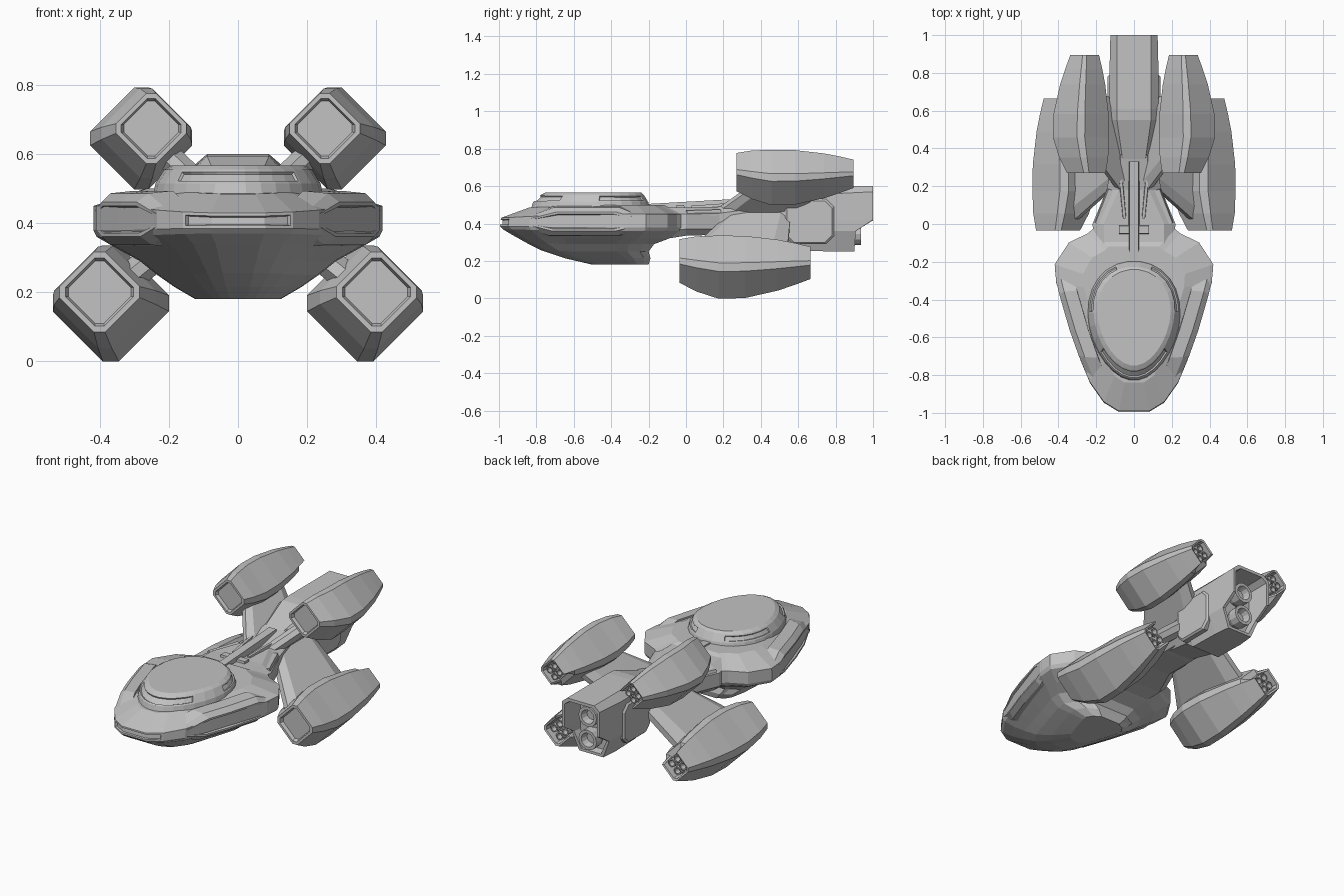
import bpy, bmesh, math
from mathutils import Vector

cube = bpy.data.objects.get("Cube")
if cube:
    bpy.data.objects.remove(cube, do_unlink=True)

hull_grey = bpy.data.materials.new("hull_grey")
hull_grey.use_nodes = True
GREY = (0.54, 0.54, 0.54, 1)
hull_grey.diffuse_color = GREY
hull_grey.node_tree.nodes["Principled BSDF"].inputs["Base Color"].default_value = GREY


def loft(rings):
    """Skin a list of equal-length point rings and cap both ends."""
    bm = bmesh.new()
    loops = [[bm.verts.new(p) for p in ring] for ring in rings]
    n = len(loops[0])
    for low, high in zip(loops, loops[1:]):
        for i in range(n):
            j = (i + 1) % n
            bm.faces.new((low[i], low[j], high[j], high[i]))
    bm.faces.new(loops[0])
    bm.faces.new(loops[-1])
    bmesh.ops.recalc_face_normals(bm, faces=bm.faces)
    return bm


def recess(bm, rule, margin, depth):
    """Sink the faces picked by a rule on their centre."""
    picked = [f for f in bm.faces if rule(f.calc_center_median())]
    bmesh.ops.inset_region(bm, faces=picked, thickness=margin, use_even_offset=True)
    bmesh.ops.inset_region(bm, faces=picked, thickness=0.003, depth=-depth)


def finish(name, bm):
    mesh = bpy.data.meshes.new(name)
    bm.to_mesh(mesh)
    bm.free()
    mesh.materials.append(hull_grey)
    obj = bpy.data.objects.new(name, mesh)
    bpy.context.collection.objects.link(obj)


def mirrored(half):
    """Close a list of right-hand points across x = 0."""
    return half + [(-x, y, z) for x, y, z in reversed(half)]


def nozzle(name, x, y, z, r, length):
    steps = [(0.8, 0), (1, length * 0.4), (1, length), (0.7, length), (0.55, length * 0.5)]
    rings = [[(x + r * k * math.cos(a), y + dy, z + r * k * math.sin(a))
              for a in [math.tau * i / 12 for i in range(12)]] for k, dy in steps]
    finish(name, loft(rings))


# Main forward hull: stacked rings sharing one outline
OUTLINE = [(0, 0.19), (0.05, 0.38), (0.16, 0.56), (0.32, 0.69), (0.5, 0.83), (0.7, 0.98),
           (0.8, 1), (0.92, 0.82), (0.97, 0.58), (1, 0.5)]


def hull_ring(front, back, width, z_front, z_side):
    half = []
    for t, w in OUTLINE:
        z = z_front + (z_side - z_front) * min(1, t / 0.4)
        half.append((w * width, front + (back - front) * t, z))
    return mirrored(half)


hull = loft([hull_ring(*r) for r in [
    (-0.50, -0.20, 0.125, 0.18, 0.18),
    (-0.65, -0.19, 0.185, 0.215, 0.215),
    (-0.77, -0.20, 0.235, 0.255, 0.25),
    (-0.85, -0.17, 0.285, 0.295, 0.29),
    (-0.93, -0.09, 0.34, 0.34, 0.32),
    (-0.98, -0.03, 0.41, 0.37, 0.36),
    (-0.995, -0.02, 0.42, 0.385, 0.38),
    (-0.99, -0.02, 0.42, 0.43, 0.45),
    (-0.84, -0.12, 0.27, 0.485, 0.50)]])
recess(hull, lambda c: c.y < -0.93 and 0.39 < c.z < 0.43, 0.009, 0.012)
finish("forward_hull", hull)


# Raised bridge dome with sunken slots
def egg(front, back, width, z):
    mid, reach = (front + back) / 2, (back - front) / 2
    return [(width * math.sin(a) * (1 - 0.16 * math.cos(a)), mid - reach * math.cos(a), z)
            for a in [math.tau * (i + 0.5) / 28 for i in range(28)]]


dome = loft([egg(*r) for r in [(-0.83, -0.19, 0.245, 0.48), (-0.82, -0.2, 0.237, 0.515),
                               (-0.775, -0.225, 0.212, 0.555), (-0.75, -0.24, 0.192, 0.567)]])


def on_band(c):
    return 0.52 < c.z < 0.55


recess(dome, lambda c: on_band(c) and c.y < -0.67, 0.009, 0.008)
for s in (1, -1):
    recess(dome, lambda c: on_band(c) and c.y > -0.46 and c.x * s > 0.09, 0.009, 0.008)
finish("bridge_dome", dome)

# Angular side panels bowed along the flanks, tapering outward
PANEL = [(0, 0.38), (0, 0.435), (0.25, 0.483), (0.5, 0.483), (0.85, 0.483), (1, 0.45),
         (1, 0.37), (0.85, 0.34), (0.5, 0.34), (0.2, 0.34)]
for side, s in (("left", 1), ("right", -1)):
    start, run = Vector((0.235, -0.84)), Vector((0.183, 0.56))

    def flank(scale, tall, push):
        ring = []
        for t, z in PANEL:
            p = start + run * (0.5 + (t - 0.5) * scale)
            bow = 0.06 * t * (1 - t)
            ring.append((s * (p.x + push + bow), p.y, 0.41 + (z - 0.41) * tall))
        return ring

    finish(side + "_flank_panel", loft([
        flank(1.06, 1.15, -0.1), flank(1.03, 1.05, -0.03), flank(0.96, 0.7, 0.0),
        flank(0.9, 0.55, 0.0), flank(0.87, 0.47, -0.012)]))


# Neck and engine block: ten-sided sections along the length, the last ones raked back
def section(y, top_w, top, shoulder_w, shoulder, low, bottom_w, bottom, rake=0.0):
    hip = low + (shoulder - low) * 0.29
    half = [(bottom_w, bottom), (shoulder_w, low), (shoulder_w, hip), (shoulder_w, shoulder),
            (top_w, top)]
    return mirrored([(x, y + max(0, min(0.1, (z - 0.355) * rake)), z) for x, z in half])


finish("neck", loft([
    section(-0.16, 0.16, 0.49, 0.2, 0.46, 0.36, 0.16, 0.31),
    section(0.0, 0.16, 0.485, 0.22, 0.45, 0.37, 0.18, 0.335),
    section(0.18, 0.08, 0.49, 0.145, 0.455, 0.37, 0.1, 0.34),
    section(0.36, 0.07, 0.53, 0.11, 0.48, 0.36, 0.09, 0.33),
    section(0.56, 0.07, 0.56, 0.11, 0.52, 0.35, 0.09, 0.33)]))

finish("engine_block", loft([
    section(0.34, 0.06, 0.525, 0.09, 0.50, 0.38, 0.07, 0.34),
    section(0.55, 0.09, 0.595, 0.125, 0.555, 0.36, 0.09, 0.30),
    section(0.61, 0.09, 0.6, 0.13, 0.56, 0.36, 0.09, 0.255),
    section(0.80, 0.09, 0.6, 0.13, 0.56, 0.36, 0.09, 0.25),
    section(0.90, 0.09, 0.6, 0.125, 0.57, 0.36, 0.08, 0.25, 1.6),
    section(0.90, 0.075, 0.582, 0.108, 0.558, 0.36, 0.065, 0.266, 1.6),
    section(0.86, 0.07, 0.575, 0.1, 0.55, 0.36, 0.06, 0.275)]))
for label, z, y in (("upper", 0.485, 0.85), ("lower", 0.345, 0.85)):
    nozzle(label + "_main_nozzle", 0, y, z, 0.06, 0.085)

# Octagonal side plates on the engine block
PLATE = [(0.53, 0.33), (0.57, 0.29), (0.75, 0.29), (0.79, 0.33), (0.79, 0.49), (0.75, 0.53),
         (0.57, 0.53), (0.53, 0.49)]
for side, s in (("left", 1), ("right", -1)):
    finish(side + "_block_plate", loft([
        [(s * x, 0.66 + (y - 0.66) * k, 0.41 + (z - 0.41) * k) for y, z in PLATE]
        for x, k in ((0.1, 1), (0.13, 1), (0.14, 0.92))]))


# Dorsal spine, ribs and clamp
def bar(name, start, end, width, height, taper=0.6):
    a, b = Vector(start), Vector(end)
    across = Vector((b.y - a.y, a.x - b.x, 0)).normalized() * width / 2
    up = Vector((0, 0, height))
    finish(name, loft([[p - across, p + across, p + across * taper + up, p - across * taper + up]
                       for p in (a, b)]))


bar("dorsal_spine", (0, -0.2, 0.46), (0, 0.33, 0.49), 0.06, 0.045, 0.8)
bar("dorsal_clamp", (-0.08, -0.03, 0.46), (0.08, -0.03, 0.46), 0.05, 0.04, 0.8)
for side, s in (("left", 1), ("right", -1)):
    bar(side + "_dorsal_rib", (s * 0.05, 0.03, 0.46), (s * 0.07, 0.24, 0.475), 0.025, 0.035)
    bar(side + "_neck_rail", (s * 0.19, 0.0, 0.44), (s * 0.12, 0.18, 0.445), 0.05, 0.03)

# Engine pods: chamfered boxes turned on their corners; position, half size, bulge shift
STATIONS = [(0, 0.082, 0), (0.13, 0.104, 0.02), (0.3, 0.119, 0.041), (0.5, 0.117, 0.04),
            (0.75, 0.096, 0.028)]


def pod(name, s, cx, cz, y0, length, k, flip):
    out = Vector((s, 0, flip)).normalized()
    bulge = Vector((s * flip, 0, -1)).normalized()

    def place(a, b, y):
        return Vector((s * cx, y, cz)) + (out * a + bulge * b) * k

    def ring(t, h, shift, notch=0.0):
        c = h * 0.76
        corners = [(h, c), (c, h), (-c, h), (-h, c), (-h, -c), (-c, -h), (c, -h), (h, -c)]
        return [place(a, b + shift, y0 + length * (t - (notch if a < -c else 0)))
                for a, b in corners]

    rings = [ring(0.03, 0.064, 0), ring(0.01, 0.068, 0), ring(0, 0.07, 0)]
    rings += [ring(*st) for st in STATIONS]
    rings += [ring(0.88, 0.079, 0.02), ring(1, 0.061, 0.013, 0.11),
              ring(0.995, 0.052, 0.013, 0.1), ring(0.9, 0.049, 0.013)]
    finish(name, loft(rings))
    for i in range(4):
        a, b = 0.023 * (1 if i % 2 else -1), 0.023 * (1 if i > 1 else -1)
        p = place(a, b + 0.013, y0 + length * 0.88)
        nozzle(f"{name}_nozzle_{i + 1}", p.x, p.y, p.z, 0.021 * k, length * 0.085)


# Swept strut between a root and a tip, each given as x, z, leading y, trailing y
def strut(name, s, root, tip, thick):
    span = Vector((s * (tip[0] - root[0]), 0, tip[1] - root[1])).normalized()
    n = Vector((-span.z, 0, span.x)) * thick / 2

    def foil(x, z, lead, trail):
        chord = trail - lead
        return [Vector((s * x, lead + chord * t, z)) + n * w for t, w in
                ((0, 0.4), (0.12, 1), (0.85, 1), (1, 0.4),
                 (1, -0.4), (0.85, -1), (0.12, -1), (0, -0.4))]

    finish(name, loft([foil(*root), foil(*tip)]))


for side, s in (("left", 1), ("right", -1)):
    pod(side + "_upper_pod", s, 0.252, 0.675, 0.27, 0.625, 1.0, 1)
    pod(side + "_lower_pod", s, 0.402, 0.2, -0.035, 0.70, 1.14, -1)
    strut(side + "_upper_strut", s, (0.05, 0.45, 0.14, 0.62), (0.23, 0.62, 0.38, 0.72), 0.075)
    strut(side + "_lower_strut", s, (0.06, 0.45, 0.24, 0.56), (0.33, 0.23, 0.0, 0.54), 0.085)
